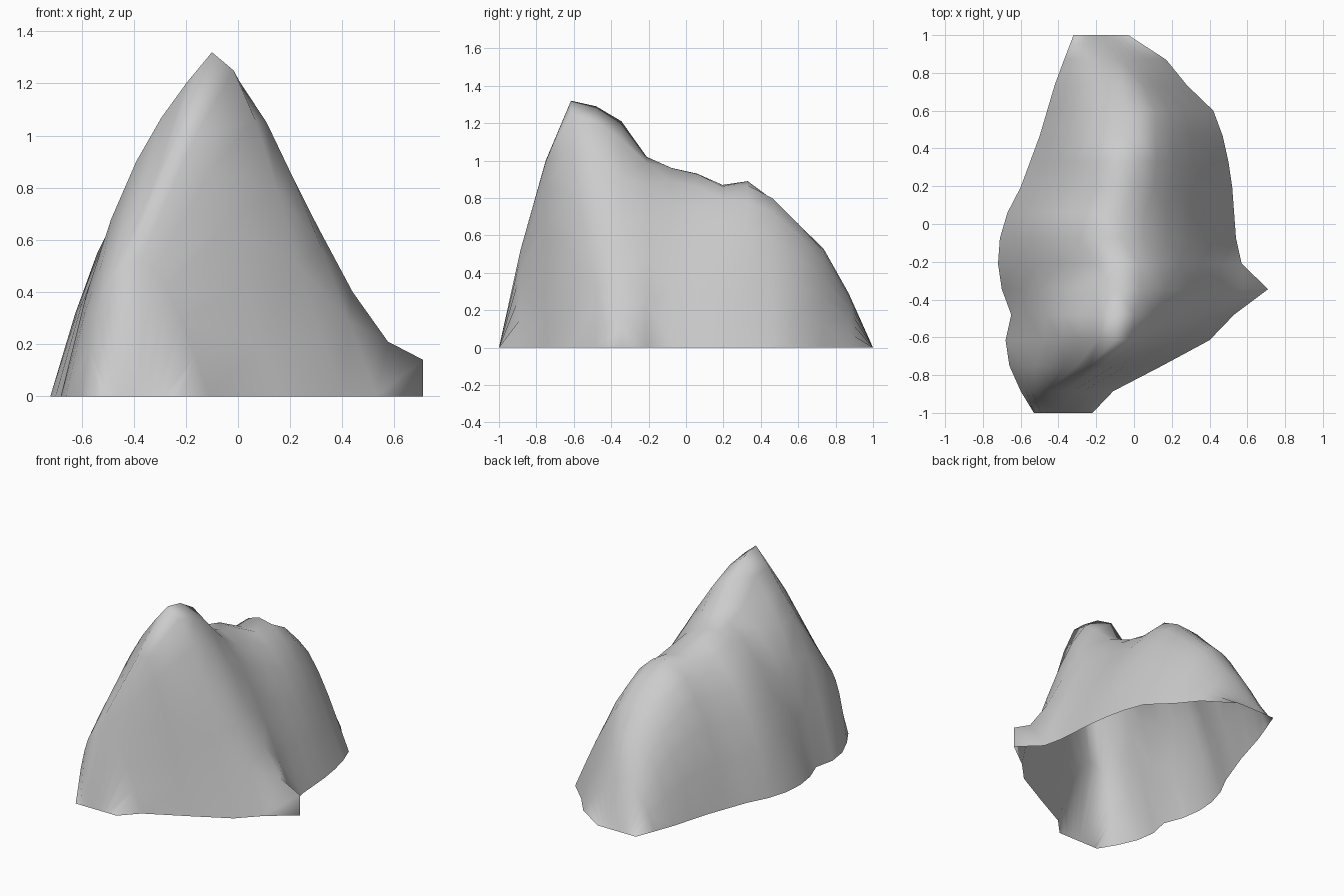
import bpy
import bmesh

cube = bpy.data.objects.get("Cube")
if cube:
    bpy.data.objects.remove(cube, do_unlink=True)

# Cross-sections at even spacing from front to back:
# left foot x, ridge x, right foot x, ridge height,
# then (upper, lower) slope heights on the left and on the right
SECTIONS = [
    (-.53, -.42, -.22, 0, (0, 0), (0, 0)),
    (-.6, -.43, -.11, .52, (.46, .32), (.48, .29)),
    (-.66, -.23, .15, 1, (.78, .53), (.87, .43)),
    (-.68, -.1, .4, 1.32, (1.07, .68), (1.06, .5)),
    (-.65, -.1, .53, 1.29, (1.06, .68), (1.05, .57)),
    (-.7, -.1, .71, 1.21, (.91, .6), (.91, .4)),
    (-.72, -.08, .57, 1.02, (.88, .58), (.88, .5)),
    (-.71, -.2, .54, .96, (.83, .55), (.89, .56)),
    (-.67, -.18, .53, .93, (.79, .52), (.86, .54)),
    (-.6, -.1, .52, .87, (.77, .5), (.79, .48)),
    (-.55, -.07, .5, .89, (.8, .52), (.78, .45)),
    (-.5, -.06, .47, .79, (.73, .48), (.72, .4)),
    (-.46, -.04, .42, .66, (.61, .41), (.6, .34)),
    (-.42, -.06, .28, .53, (.48, .32), (.46, .26)),
    (-.37, -.12, .17, .29, (.26, .17), (.25, .15)),
    (-.32, -.2, -.03, 0, (0, 0), (0, 0)),
]
SPACING = .135
STEPS = 6
SPUR_ROW = 5       # the section with the cut-off spur on its +x end
SPUR_HEIGHT = .14


def slope(t, top, upper, lower, end):
    """Cubic through the ridge, two slope heights and the foot."""
    a, b, c = 3 * t - 1, 3 * t - 2, t - 1
    return (-a * b * c * top + 9 * t * b * c * upper
            - 9 * t * a * c * lower + t * a * b * end) / 2


def section_points(row, section):
    left, ridge, right, top, left_slope, right_slope = section
    y = max(-1, min(1, (row - 1) * SPACING - .885))
    end = SPUR_HEIGHT if row == SPUR_ROW else 0
    points = [(left, y, 0)]
    for i in range(STEPS - 1, 0, -1):
        t = i / STEPS
        points.append((ridge + (left - ridge) * t, y, slope(t, top, *left_slope, 0)))
    for i in range(STEPS + 1):
        t = i / STEPS
        points.append((ridge + (right - ridge) * t, y, slope(t, top, *right_slope, end)))
    points.append((right, y, 0))
    return points


# Rock shell, open underneath
bm = bmesh.new()
rows = [[bm.verts.new(p) for p in section_points(r, s)]
        for r, s in enumerate(SECTIONS)]
for front, back in zip(rows, rows[1:]):
    for i in range(len(front) - 1):
        bm.faces.new((front[i], front[i + 1], back[i + 1], back[i]))
bmesh.ops.remove_doubles(bm, verts=bm.verts, dist=.0005)
bmesh.ops.dissolve_degenerate(bm, edges=bm.edges, dist=.0005)
bmesh.ops.triangulate(bm, faces=bm.faces)
for face in bm.faces:
    face.smooth = True

mesh = bpy.data.meshes.new("mountain")
bm.to_mesh(mesh)
bm.free()
mountain = bpy.data.objects.new("mountain", mesh)
bpy.context.collection.objects.link(mountain)

# Plain grey stone
stone = bpy.data.materials.new("grey_stone")
stone.use_nodes = True
colour = (.6, .6, .6, 1)
stone.diffuse_color = colour
stone.node_tree.nodes["Principled BSDF"].inputs["Base Color"].default_value = colour
mesh.materials.append(stone)
